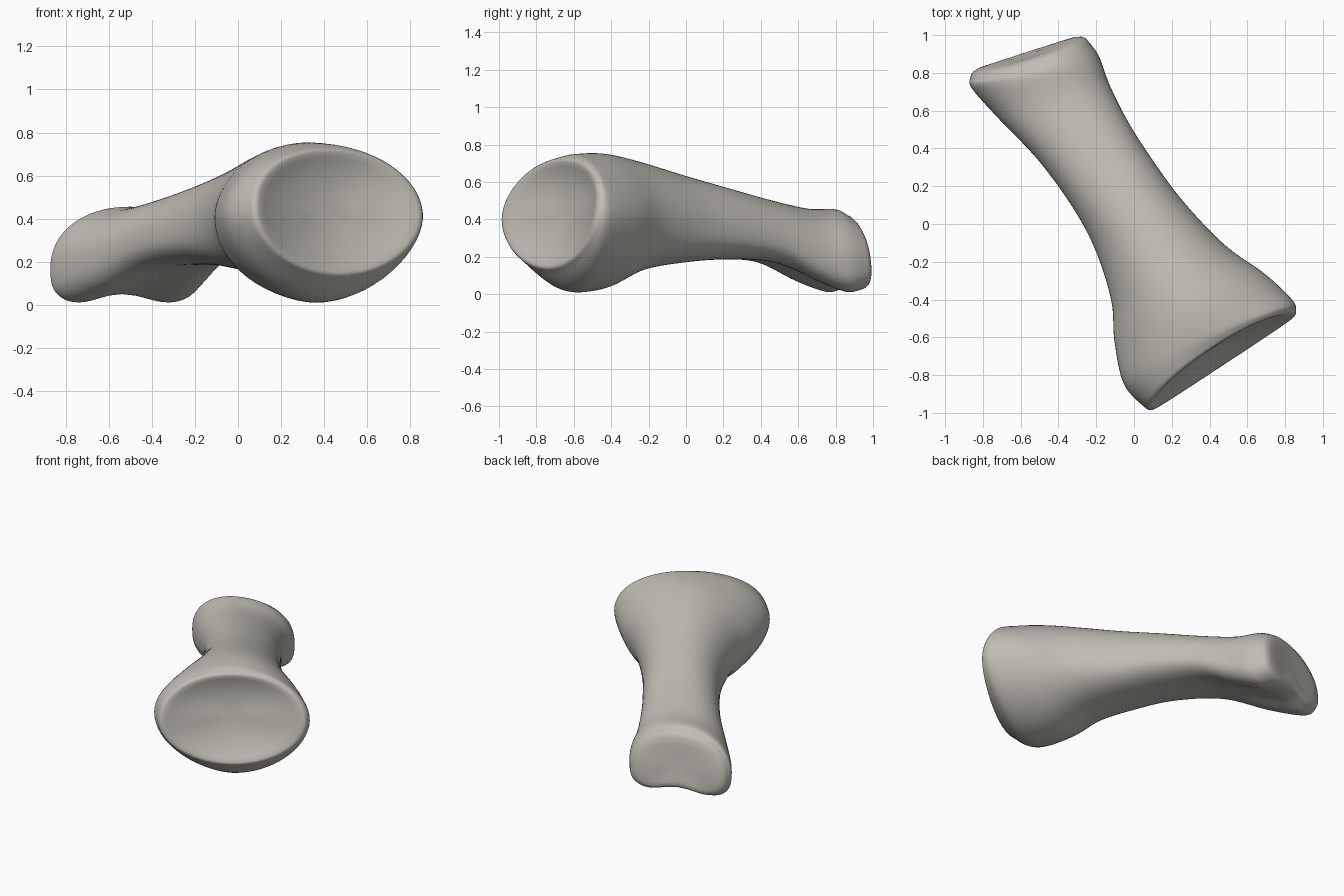
import bpy, bmesh, math
from mathutils import Vector

cube = bpy.data.objects.get("Cube")
if cube:
    bpy.data.objects.remove(cube)

SIDES, STEPS = 64, 8

# Cross-sections from base to head: left x, left y, right x, right y,
# top z, widest z, bottom z, upper lean, upper squareness, lower squareness, notch
SECTIONS = [
    (0.08, -1.0, 0.87, -0.48, 0.73, 0.43, 0.13, 0.38, 2.1, 1.95, 0),
    (-0.05, -0.86, 0.845, -0.41, 0.75, 0.42, 0.015, 0.15, 1.9, 1.8, 0),
    (-0.105, -0.62, 0.69, -0.26, 0.752, 0.41, 0.03, 0, 1.8, 1.85, 0),
    (-0.12, -0.41, 0.48, -0.11, 0.71, 0.40, 0.125, 0, 1.9, 2.2, 0),
    (-0.20, -0.15, 0.265, 0.115, 0.635, 0.36, 0.17, 0, 2.0, 2.6, 0),
    (-0.32, 0.08, 0.105, 0.33, 0.57, 0.33, 0.185, 0, 2.1, 2.6, 0),
    (-0.505, 0.335, -0.03, 0.54, 0.505, 0.29, 0.155, 0, 2.1, 2.8, 0.02),
    (-0.71, 0.55, -0.13, 0.74, 0.458, 0.22, 0.045, 0, 2.1, 3.2, 0.07),
    (-0.86, 0.72, -0.185, 0.89, 0.455, 0.18, -0.02, -0.05, 2.1, 3.2, 0.08),
    (-0.87, 0.785, -0.25, 0.985, 0.43, 0.17, 0.0, -0.2, 2.2, 3.0, 0.06),
]


def blend(a, b, c, d, t):
    """Smooth interpolation between b and c."""
    return tuple(0.5 * (2 * q + (r - p) * t + (2 * p - 5 * q + 4 * r - s) * t ** 2
                        + (3 * q - p - 3 * r + s) * t ** 3)
                 for p, q, r, s in zip(a, b, c, d))


def axis_of(sec):
    return Vector((sec[1] - sec[3], sec[2] - sec[0], 0)).normalized()


def outline(sec):
    """Rounded cross-section with its own upper and lower half."""
    lx, ly, rx, ry, top, mid, bottom, lean, upper, lower, notch = sec
    centre = Vector(((lx + rx) / 2, (ly + ry) / 2, mid))
    half = Vector(((rx - lx) / 2, (ry - ly) / 2, 0))
    axis = axis_of(sec)
    points = []
    for i in range(SIDES):
        a = math.tau * i / SIDES
        c, s = math.cos(a), math.sin(a)
        power = 2 / (upper if s > 0 else lower)
        u = math.copysign(abs(c) ** power, c)
        v = math.copysign(abs(s) ** power, s)
        z = v * (top - mid if s > 0 else mid - bottom)
        # The upper half leans along the axis, easing in around the middle
        shift = lean * (z + math.hypot(z, 0.1)) / 2
        if s < 0:
            z += notch * abs(v) * math.exp(-(u / 0.5) ** 2)
        points.append(centre + half * u + Vector((0, 0, z)) + axis * shift)
    return points


def cap(ring, axis, steps):
    """Rings that shrink toward the middle while moving along the axis."""
    centre = sum(ring, Vector()) / len(ring)
    return [[centre + (p - centre) * size + axis * out for p in ring]
            for size, out in steps]


# Shaft rings
last = len(SECTIONS) - 1
rings = []
for k in range(last):
    four = [SECTIONS[min(max(k + j, 0), last)] for j in (-1, 0, 1, 2)]
    rings += [outline(blend(*four, n / STEPS)) for n in range(STEPS)]
rings.append(outline(SECTIONS[last]))

# Hollow base face and gently rounded head face
base_cap = cap(rings[0], -axis_of(SECTIONS[0]),
               [(0.98, 0.012), (0.94, 0.012), (0.87, 0), (0.75, -0.022),
                (0.55, -0.045), (0.3, -0.06), (0.1, -0.065)])
head_cap = cap(rings[-1], axis_of(SECTIONS[last]),
               [(0.98, 0.012), (0.94, 0.024), (0.86, 0.034), (0.7, 0.036),
                (0.45, 0.032), (0.15, 0.03)])
rings = base_cap[::-1] + rings + head_cap

bm = bmesh.new()
loops = [[bm.verts.new(p) for p in ring] for ring in rings]
for one, two in zip(loops, loops[1:]):
    for i in range(SIDES):
        j = (i + 1) % SIDES
        bm.faces.new((one[i], one[j], two[j], two[i]))
bm.faces.new(loops[0])
bm.faces.new(loops[-1])
for _ in range(3):
    bmesh.ops.smooth_vert(bm, verts=bm.verts, factor=0.4,
                          use_axis_x=True, use_axis_y=True, use_axis_z=True)
bmesh.ops.recalc_face_normals(bm, faces=bm.faces)

mesh = bpy.data.meshes.new("finger_bone")
bm.to_mesh(mesh)
bm.free()
bone = bpy.data.objects.new("finger_bone", mesh)
bpy.context.collection.objects.link(bone)
mesh.shade_smooth()

mat = bpy.data.materials.new("warm grey bone")
mat.use_nodes = True
colour = (0.53, 0.51, 0.46, 1)
mat.diffuse_color = colour
mat.node_tree.nodes["Principled BSDF"].inputs["Base Color"].default_value = colour
mesh.materials.append(mat)
